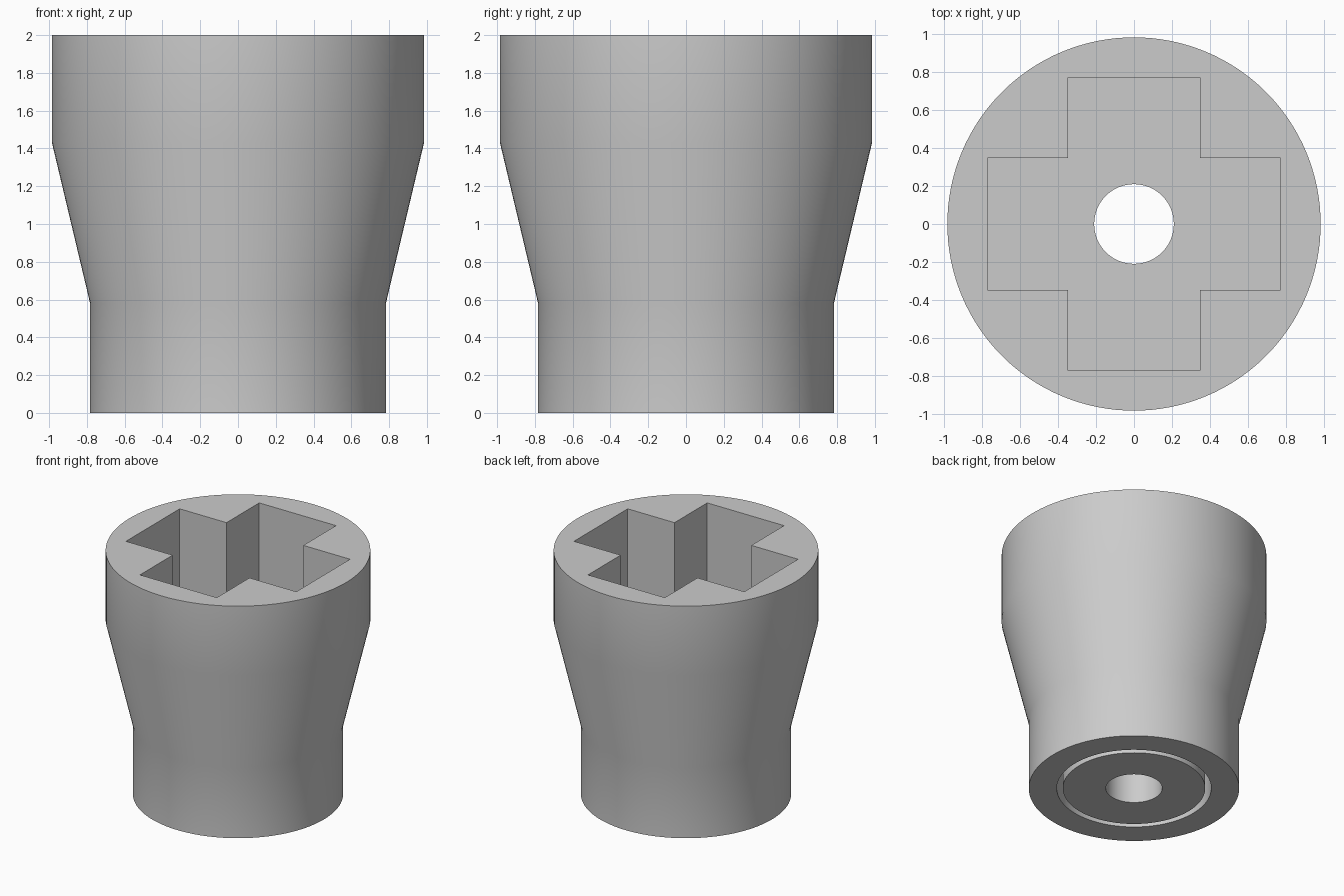
import bpy
import bmesh
import math
from mathutils import Vector

default = bpy.data.objects.get("Cube")
if default:
    bpy.data.objects.remove(default, do_unlink=True)

SEGMENTS = 128
TOP = 2.0
POCKET_FLOOR = 0.865
GROOVE_TOP = 0.57
ARM_REACH = 0.774
ARM_HALF = 0.349


def make_object(name, bm):
    bmesh.ops.recalc_face_normals(bm, faces=bm.faces)
    mesh = bpy.data.meshes.new(name)
    bm.to_mesh(mesh)
    bm.free()
    obj = bpy.data.objects.new(name, mesh)
    bpy.context.collection.objects.link(obj)
    return obj


def lathe(name, profile):
    """Revolve a closed (radius, height) profile around z."""
    bm = bmesh.new()
    verts = [bm.verts.new((r, 0, z)) for r, z in profile]
    edges = [bm.edges.new((a, b)) for a, b in zip(verts, verts[1:] + verts[:1])]
    bmesh.ops.spin(bm, geom=verts + edges, cent=(0, 0, 0), axis=(0, 0, 1),
                   angle=math.tau, steps=SEGMENTS, use_duplicate=False)
    bmesh.ops.remove_doubles(bm, verts=bm.verts, dist=0.0001)
    return make_object(name, bm)


def cross_prism(name, reach, half, bottom, top):
    """Extrude a plus-shaped outline upward."""
    bm = bmesh.new()
    arm = [(reach, -half), (reach, half), (half, half)]
    outline = []
    for _ in range(4):
        outline += arm
        arm = [(-y, x) for x, y in arm]
    face = bm.faces.new([bm.verts.new((x, y, bottom)) for x, y in outline])
    result = bmesh.ops.extrude_face_region(bm, geom=[face], use_keep_orig=True)
    raised = [g for g in result["geom"] if isinstance(g, bmesh.types.BMVert)]
    bmesh.ops.translate(bm, verts=raised, vec=Vector((0, 0, top - bottom)))
    return make_object(name, bm)


# Flared body with a centre bore and a ring groove in the underside
body = lathe("flared_socket_body", [
    (0.21, 0), (0.53, 0), (0.53, GROOVE_TOP), (0.575, GROOVE_TOP), (0.575, 0),
    (0.783, 0), (0.783, 0.58), (0.985, 1.43), (0.985, TOP), (0.21, TOP),
])

# Cross-shaped pocket cut down from the top
cutter = cross_prism("pocket_cutter", ARM_REACH, ARM_HALF, POCKET_FLOOR, TOP + 0.1)
cutter.hide_render = True
cut = body.modifiers.new("cross_pocket", "BOOLEAN")
cut.operation = "DIFFERENCE"
cut.solver = "EXACT"
cut.object = cutter
bpy.ops.object.select_all(action="DESELECT")
body.select_set(True)
bpy.context.view_layer.objects.active = body
bpy.ops.object.modifier_apply(modifier=cut.name)
bpy.data.objects.remove(cutter, do_unlink=True)

# Plain grey material
grey = bpy.data.materials.new("light_grey")
grey.use_nodes = True
colour = (0.6, 0.6, 0.6, 1)
grey.diffuse_color = colour
grey.node_tree.nodes["Principled BSDF"].inputs["Base Color"].default_value = colour
body.data.materials.clear()
body.data.materials.append(grey)

# Smooth walls with crisp rims
bpy.ops.object.shade_smooth_by_angle(angle=math.radians(30))
